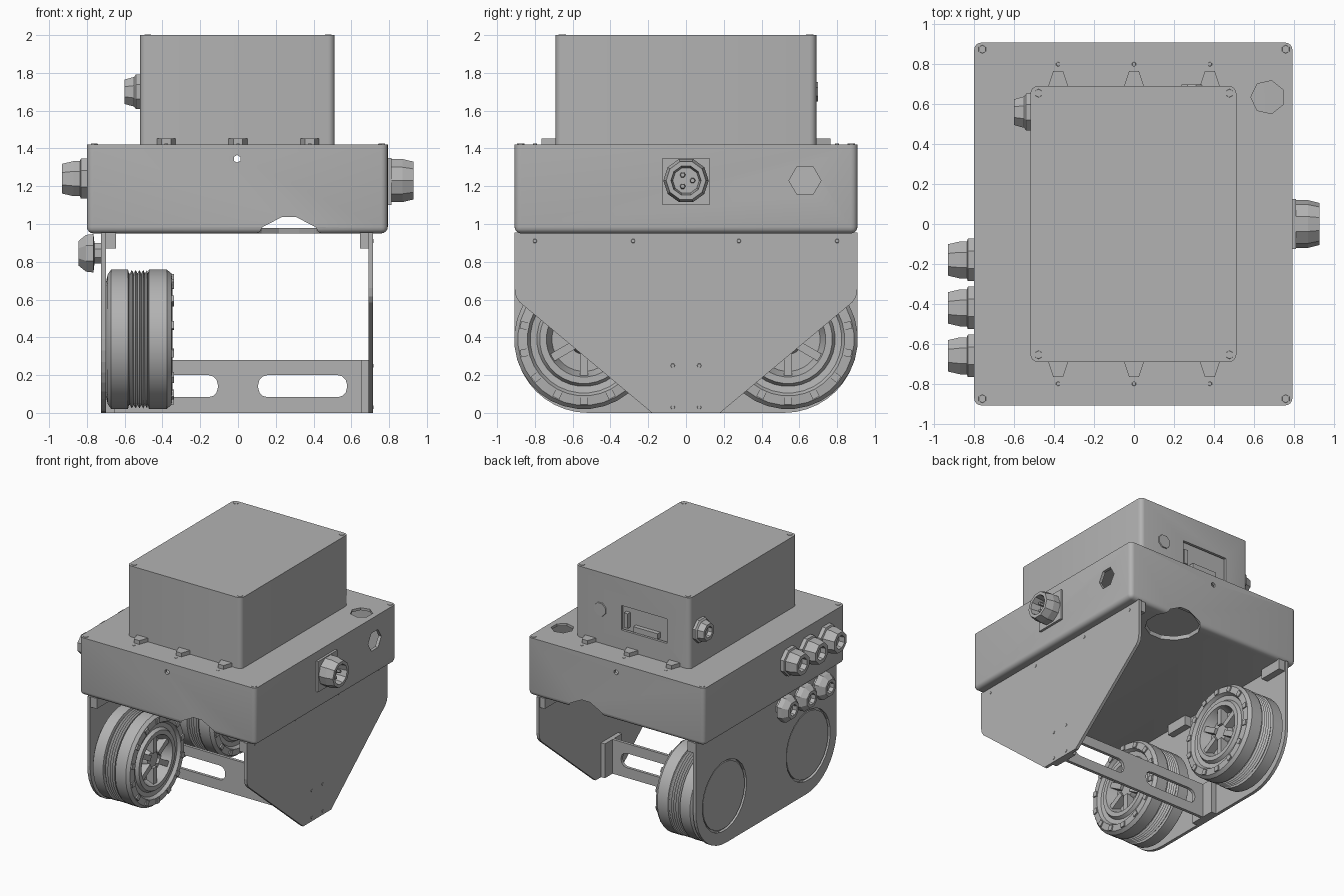
import bpy, bmesh, math
from mathutils import Matrix, Vector

if "Cube" in bpy.data.objects:
    bpy.data.objects.remove(bpy.data.objects["Cube"])

GREY = (0.45, 0.45, 0.45, 1)
grey = bpy.data.materials.new("plain grey")
grey.use_nodes = True
grey.diffuse_color = GREY
grey.node_tree.nodes["Principled BSDF"].inputs["Base Color"].default_value = GREY


def finish(name, bm):
    bmesh.ops.recalc_face_normals(bm, faces=bm.faces)
    me = bpy.data.meshes.new(name)
    bm.to_mesh(me)
    bm.free()
    me.materials.append(grey)
    ob = bpy.data.objects.new(name, me)
    bpy.context.collection.objects.link(ob)
    return ob


def box(name, lo, hi, bevel=0, bottom=False):
    """Box between two corners; rounds upright edges, and bottom ones if asked."""
    lo, hi = Vector(lo), Vector(hi)
    bm = bmesh.new()
    bmesh.ops.create_cube(bm, size=1)
    for v in bm.verts:
        v.co = (lo + hi) / 2 + v.co * (hi - lo)
    if bevel:
        mid = (lo.z + hi.z) / 2
        edges = [e for e in bm.edges if abs(e.verts[0].co.z - e.verts[1].co.z) > 0.01
                 or (bottom and e.verts[0].co.z < mid)]
        bmesh.ops.bevel(bm, geom=edges, offset=bevel, segments=4, profile=0.5, affect="EDGES")
    return finish(name, bm)


def turned(name, base, axis, profile, sides=8):
    """Revolve (distance, radius) pairs about an axis starting at base."""
    bm = bmesh.new()
    rot = Vector((0, 0, 1)).rotation_difference(Vector(axis)).to_matrix()
    rings = []
    for d, r in profile:
        angles = [math.tau * (i + 0.5) / sides for i in range(sides)]
        rings.append([bm.verts.new(Vector(base) + rot @ Vector((r * math.cos(a), r * math.sin(a), d)))
                      for a in angles])
    for a, b in zip(rings, rings[1:]):
        for i in range(sides):
            j = (i + 1) % sides
            bm.faces.new((a[i], a[j], b[j], b[i]))
    bm.faces.new(rings[0])
    bm.faces.new(rings[-1])
    return finish(name, bm)


def side_plate(name, x, thick, outline):
    """Extrude a (y, z) outline along x."""
    bm = bmesh.new()
    face = bm.faces.new([bm.verts.new((x, y, z)) for y, z in outline])
    ext = bmesh.ops.extrude_face_region(bm, geom=[face])["geom"]
    bmesh.ops.translate(bm, vec=(thick, 0, 0), verts=[v for v in ext if isinstance(v, bmesh.types.BMVert)])
    return finish(name, bm)


def shell(ob, thick):
    mod = ob.modifiers.new("wall", "SOLIDIFY")
    mod.thickness = thick
    mod.offset = -1


def cut(ob, tool):
    tool.hide_render = True
    tool.hide_viewport = True
    tool.display_type = "WIRE"
    mod = ob.modifiers.new("hole", "BOOLEAN")
    mod.operation = "DIFFERENCE"
    mod.solver = "EXACT"
    mod.object = tool


def smooth(ob):
    bpy.ops.object.select_all(action="DESELECT")
    ob.select_set(True)
    bpy.context.view_layer.objects.active = ob
    bpy.ops.object.shade_smooth_by_angle(angle=math.radians(35))


# Lower housing: hollow, with round ports and scooped openings in its floor
lower = box("lower_housing", (-0.8, -0.908, 0.95), (0.793, 0.908, 1.422), 0.035, True)
smooth(lower)
shell(lower, 0.03)
cut(lower, turned("side_port_cutter", (0.7, 0.63, 1.23), (1, 0, 0), [(0, 0.085), (0.2, 0.085)], 6))
cut(lower, turned("top_port_cutter", (0.67, 0.635, 1.35), (0, 0, 1), [(0, 0.085), (0.2, 0.085)], 7))
for s in (-1, 1):
    cut(lower, turned("pin_hole_cutter", (-0.005, s * 0.8, 1.345), (0, s, 0), [(0, 0.02), (0.2, 0.02)], 6))
    cut(lower, turned("floor_opening_cutter", (0.27, s * 0.77, 0.9), (0, 0, 1),
                      [(0, 0.22), (0.08, 0.2), (0.14, 0.14)], 12))

# Upper housing with a window in the back
upper = box("upper_housing", (-0.518, -0.69, 1.42), (0.512, 0.69, 2.0), 0.035)
smooth(upper)
shell(upper, 0.03)
cut(upper, box("window_cutter", (-0.31, 0.6, 1.58), (0.1, 0.8, 1.78)))
box("window_back", (-0.34, 0.63, 1.55), (0.13, 0.645, 1.81))
box("window_socket", (-0.22, 0.64, 1.585), (0.0, 0.68, 1.63))
box("window_switch", (0.05, 0.64, 1.6), (0.085, 0.68, 1.72))
turned("back_button", (0.29, 0.68, 1.7), (0, 1, 0), [(0, 0.06), (0.018, 0.055)], 8)

# Clamping feet and corner screws
for s in (-1, 1):
    for x in (-0.38, 0, 0.38):
        foot = box("clamp_foot", (x - 0.05, min(s * 0.69, s * 0.765), 1.42),
                   (x + 0.05, max(s * 0.69, s * 0.765), 1.453))
        for v in foot.data.vertices:
            if abs(v.co.y) > 0.7:
                v.co.x = x + (v.co.x - x) * 0.5
        turned("clamp_screw", (x, s * 0.8, 1.42), (0, 0, 1), [(0, 0.012), (0.005, 0.01)], 6)
    for t in (-1, 1):
        turned("upper_screw", (s * 0.478, t * 0.655, 1.99), (0, 0, 1), [(0, 0.025), (0.013, 0.02)], 6)
        turned("lower_screw", (s * 0.76, t * 0.875, 1.41), (0, 0, 1), [(0, 0.025), (0.015, 0.02)], 6)

# Cable glands and connectors
GLAND = [(0, 0.115), (0.035, 0.115), (0.04, 0.1), (0.075, 0.1), (0.135, 0.085), (0.135, 0.055), (0.09, 0.05)]
for y in (-0.18, -0.42, -0.66):
    turned("cable_gland", (-0.797, y, 1.24), (-1, 0, 0), GLAND)
    turned("small_gland", (-0.72, y, 0.845), (-1, 0, 0),
           [(0, 0.06), (0.04, 0.06), (0.045, 0.11), (0.085, 0.105), (0.125, 0.07), (0.125, 0.045), (0.09, 0.04)])
turned("upper_gland", (-0.515, 0.56, 1.7), (-1, 0, 0),
       [(0, 0.1), (0.025, 0.1), (0.035, 0.085), (0.085, 0.07), (0.085, 0.045), (0.05, 0.04)])
box("connector_flange", (0.79, -0.125, 1.1), (0.812, 0.125, 1.35))
turned("side_connector", (0.81, 0, 1.23), (1, 0, 0),
       [(0, 0.12), (0.06, 0.12), (0.12, 0.105), (0.12, 0.08), (0.04, 0.07)], 10)
for a in range(3):
    dy, dz = 0.035 * math.cos(a * math.tau / 3), 0.035 * math.sin(a * math.tau / 3)
    turned("connector_pin", (0.84, dy, 1.23 + dz), (1, 0, 0), [(0, 0.016), (0.06, 0.012)], 6)

# Right plate: tapered to the foot
half = [(0.18, 0), (0.88, 0.585), (0.9, 0.615), (0.908, 0.66), (0.908, 0.955)]
mirrored = [(-y, z) for y, z in reversed(half)]
side_plate("tapered_side_plate", 0.69, 0.025, half + mirrored)

# Left plate: round lower corners, wheel openings
R = 0.39
arc = [(0.518 + R * math.sin(i * math.pi / 20), R - R * math.cos(i * math.pi / 20)) for i in range(11)]
half = arc + [(0.908, 0.955)]
mirrored = [(-y, z) for y, z in reversed(half)]
wheel_plate = side_plate("wheel_side_plate", -0.725, 0.025, half + mirrored)

WHEEL = [(0, 0.29), (0.012, 0.345), (0.03, 0.37), (0.12, 0.37), (0.125, 0.35)]
for k in range(5):
    WHEEL += [(0.13 + k * 0.02, 0.35), (0.14 + k * 0.02, 0.368)]
WHEEL += [(0.225, 0.35), (0.23, 0.37), (0.325, 0.37), (0.35, 0.35), (0.355, 0.3),
          (0.33, 0.285), (0.325, 0.25), (0.35, 0.235), (0.35, 0.2), (0.27, 0.17), (0.27, 0.08), (0.31, 0.07)]
for s in (-1, 1):
    y = s * 0.54
    cut(wheel_plate, turned("wheel_opening_cutter", (-0.8, y, 0.39), (1, 0, 0), [(0, 0.285), (0.2, 0.285)], 24))
    smooth(turned("wheel", (-0.702, y, 0.39), (1, 0, 0), WHEEL, 32))
    turned("wheel_cap", (-0.718, y, 0.39), (1, 0, 0), [(0, 0.27), (0.03, 0.27)], 24)
    # Spokes and tread blocks
    for k in range(6):
        spoke = box("wheel_spoke", (-0.44, -0.022, 0.06), (-0.37, 0.022, 0.21))
        spoke.data.transform(Matrix.Translation((0, y, 0.39)) @ Matrix.Rotation(k * math.tau / 6, 4, "X"))
    for k in range(14):
        tread = box("tread_block", (-0.375, -0.02, 0.305), (-0.34, 0.02, 0.345))
        tread.data.transform(Matrix.Translation((0, y, 0.39)) @ Matrix.Rotation(k * math.tau / 14, 4, "X"))

# Cross bar with two slots and end flanges
bar = box("cross_bar", (-0.7, -0.012, 0), (0.69, 0.012, 0.28))
for s in (-1, 1):
    slot = box("slot_cutter", (-0.235, -0.1, 0.083), (0.235, 0.1, 0.2))
    bm = bmesh.new()
    bm.from_mesh(slot.data)
    edges = [e for e in bm.edges if abs(e.verts[0].co.y - e.verts[1].co.y) > 0.1]
    bmesh.ops.bevel(bm, geom=edges, offset=0.05, segments=3, profile=0.5, affect="EDGES")
    bm.to_mesh(slot.data)
    bm.free()
    slot.data.transform(Matrix.Translation((s * 0.342, 0, 0)))
    cut(bar, slot)
    inner, outer = s * 0.655, s * 0.7
    box("bar_flange", (min(inner, outer), -0.11, 0), (max(inner, outer), 0.11, 0.28))
    # Hanging brackets under the housing, with plate screws
    for y in (-0.8, -0.28, 0.28, 0.8):
        box("hanging_bracket", (min(s * 0.645, s * 0.7), y - 0.1, 0.87), (max(s * 0.645, s * 0.7), y + 0.1, 0.955))
        turned("plate_screw", (s * 0.712, y, 0.91), (s, 0, 0), [(0, 0.014), (0.006, 0.01)], 6)
for y in (-0.07, 0.07):
    for z in (0.03, 0.25):
        turned("bar_screw", (0.712, y, z), (1, 0, 0), [(0, 0.014), (0.006, 0.01)], 6)
